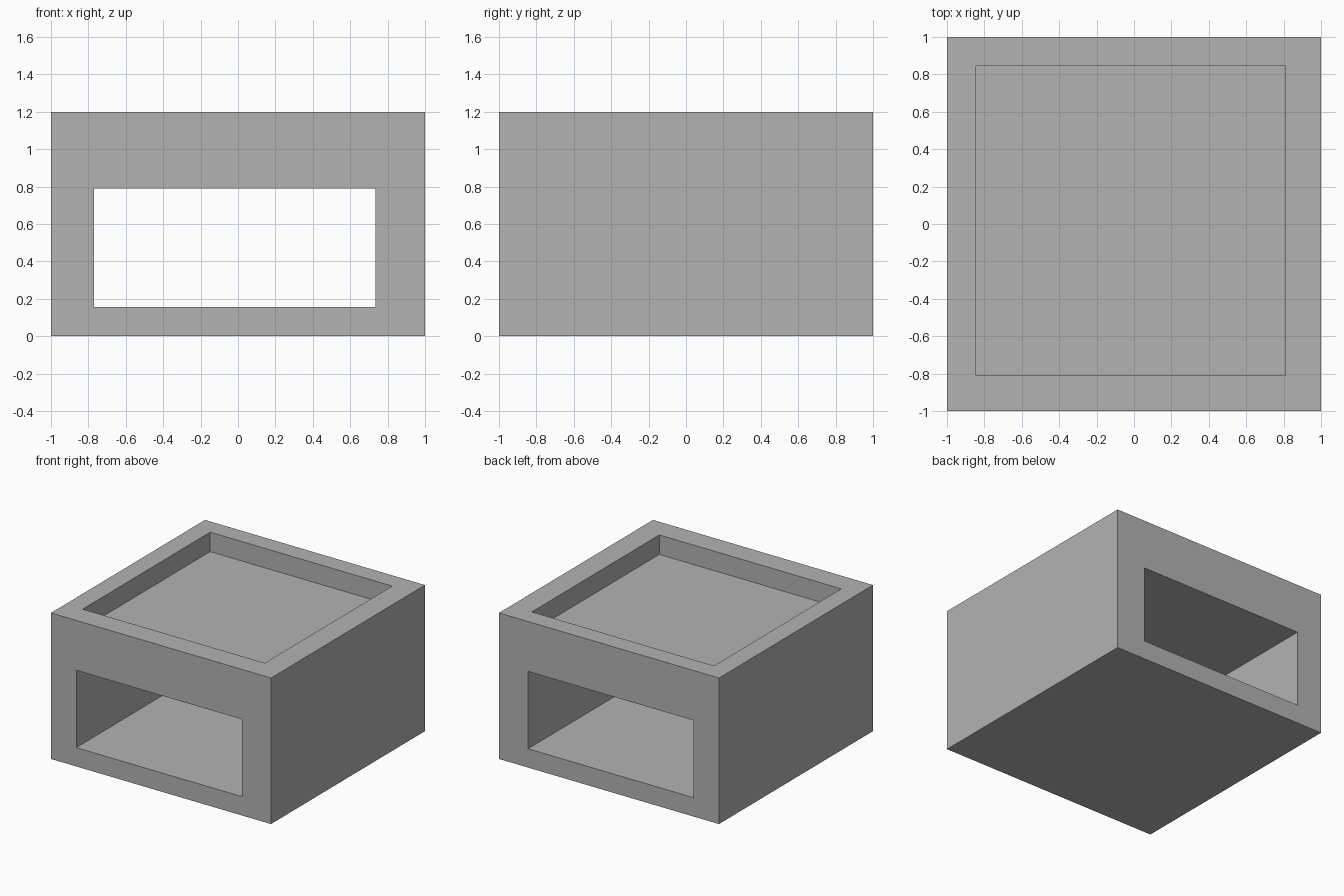
import bpy
from mathutils import Vector

default = bpy.data.objects.get("Cube")
if default:
    bpy.data.objects.remove(default, do_unlink=True)

grey = bpy.data.materials.new("plain_grey")
grey.use_nodes = True
colour = (0.45, 0.45, 0.45, 1)
grey.diffuse_color = colour
grey.node_tree.nodes["Principled BSDF"].inputs["Base Color"].default_value = colour


def box(name, low, high):
    """Box between two opposite corners."""
    low, high = Vector(low), Vector(high)
    bpy.ops.mesh.primitive_cube_add(size=1, location=(low + high) / 2)
    obj = bpy.context.object
    obj.name = name
    obj.scale = high - low
    bpy.ops.object.transform_apply(location=True, rotation=False, scale=True)
    obj.data.materials.append(grey)
    return obj


def cut(body, cutter):
    """Subtract the cutter from the body and discard it."""
    cutter.hide_render = True
    bpy.context.view_layer.objects.active = body
    mod = body.modifiers.new(cutter.name, 'BOOLEAN')
    mod.operation = 'DIFFERENCE'
    mod.solver = 'EXACT'
    mod.object = cutter
    bpy.ops.object.modifier_apply(modifier=mod.name)
    bpy.data.objects.remove(cutter, do_unlink=True)


# Solid block
body = box("block_body", (-1, -1, 0), (1, 1, 1.2))

# Slot running from front to back
cut(body, box("through_slot", (-0.77, -1.2, 0.155), (0.735, 1.2, 0.79)))

# Shallow tray sunk into the top
cut(body, box("top_tray", (-0.845, -0.81, 1.04), (0.81, 0.845, 1.4)))
